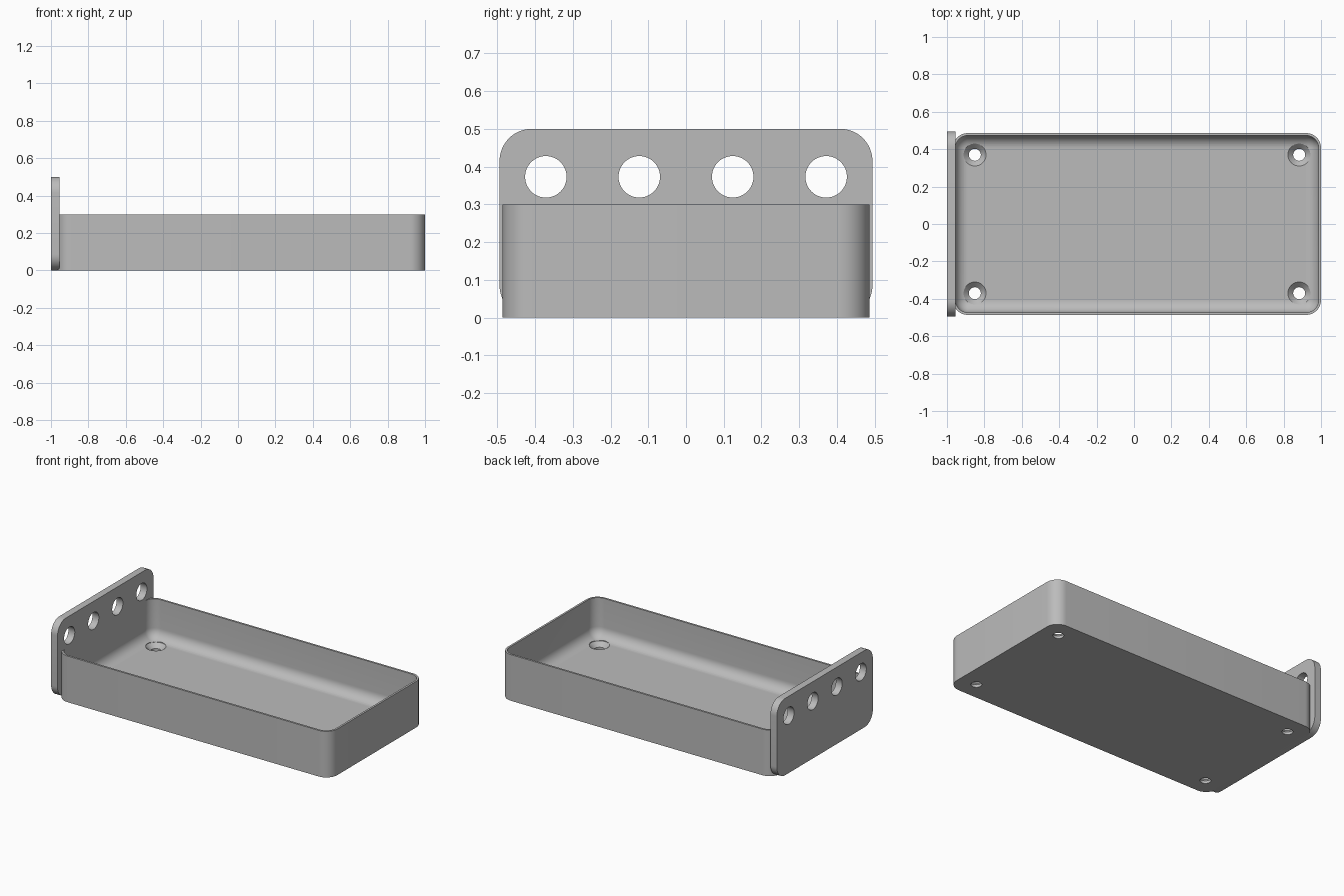
import bpy
import bmesh
import math
from mathutils import Matrix, Vector

if "Cube" in bpy.data.objects:
    bpy.data.objects.remove(bpy.data.objects["Cube"])

grey = bpy.data.materials.new("mid grey")
grey.use_nodes = True
grey.diffuse_color = (0.5, 0.5, 0.5, 1)
grey.node_tree.nodes["Principled BSDF"].inputs["Base Color"].default_value = (0.5, 0.5, 0.5, 1)


def rounded_rect(half_w, half_h, radius, steps=12):
    """Counter-clockwise outline of a rectangle with round corners."""
    points = []
    for corner, (sx, sy) in enumerate([(1, 1), (-1, 1), (-1, -1), (1, -1)]):
        for i in range(steps + 1):
            a = math.pi / 2 * (corner + i / steps)
            points.append((sx * (half_w - radius) + radius * math.cos(a),
                           sy * (half_h - radius) + radius * math.sin(a)))
    return points


def loft(name, rings):
    """Closed solid through a list of equal-length rings."""
    bm = bmesh.new()
    loops = [[bm.verts.new(p) for p in ring] for ring in rings]
    for low, high in zip(loops, loops[1:]):
        for i in range(len(low)):
            j = (i + 1) % len(low)
            bm.faces.new((low[i], low[j], high[j], high[i]))
    bm.faces.new(loops[0][::-1])
    bm.faces.new(loops[-1])
    bmesh.ops.recalc_face_normals(bm, faces=bm.faces)
    mesh = bpy.data.meshes.new(name)
    bm.to_mesh(mesh)
    bm.free()
    obj = bpy.data.objects.new(name, mesh)
    bpy.context.collection.objects.link(obj)
    mesh.materials.append(grey)
    return obj


def circle(radius, height, sides=48):
    return [Vector((radius * math.cos(math.tau * i / sides),
                    radius * math.sin(math.tau * i / sides), height))
            for i in range(sides)]


def cut(target, profile, matrix):
    """Subtract a turned profile of (radius, height) pairs."""
    cutter = loft(target.name + "_hole_cutter", [circle(r, h) for r, h in profile])
    cutter.data.transform(matrix)
    mod = target.modifiers.new("hole", "BOOLEAN")
    mod.object, mod.operation, mod.solver = cutter, "DIFFERENCE", "EXACT"
    bpy.context.view_layer.objects.active = target
    bpy.ops.object.modifier_apply(modifier=mod.name)
    bpy.data.objects.remove(cutter)


def smooth(obj):
    bpy.ops.object.select_all(action="DESELECT")
    obj.select_set(True)
    bpy.context.view_layer.objects.active = obj
    bpy.ops.object.shade_smooth_by_angle(angle=math.radians(30))


# Tray: thin straight walls, inner edge rounded down to the floor
LEFT, RIGHT, HALF_Y, TOP = -0.968, 1.0, 0.486, 0.3
WALL, FLOOR, CORNER = 0.013, 0.045, 0.08
mid_x, half_x = (LEFT + RIGHT) / 2, (RIGHT - LEFT) / 2
fillet = CORNER - WALL


def tray_ring(inset, z):
    radius = max(CORNER - inset, 0.002)
    return [(mid_x + x, y, z) for x, y in rounded_rect(half_x - inset, HALF_Y - inset, radius)]


rings = [tray_ring(0, 0), tray_ring(0, TOP), tray_ring(WALL, TOP)]
for i in range(11):
    a = math.pi / 2 * i / 10
    rings.append(tray_ring(WALL + fillet * (1 - math.cos(a)),
                           FLOOR + fillet * (1 - math.sin(a))))
tray = loft("tray", rings)

# Countersunk screw holes near the floor corners
screw_profile = [(0.032, -0.05), (0.032, FLOOR - 0.028), (0.06, FLOOR), (0.06, FLOOR + 0.05)]
for sx in (-1, 1):
    for sy in (-1, 1):
        cut(tray, screw_profile, Matrix.Translation((mid_x + sx * 0.867, sy * 0.37, 0)))
smooth(tray)

# Upright end plate with a row of four round holes
PLATE_IN, PLATE_OUT = -0.954, -1.0
outline = rounded_rect(0.494, 0.25, 0.085)
plate = loft("end_plate", [[(x, y, z + 0.25) for y, z in outline]
                           for x in (PLATE_OUT, PLATE_IN)])
turn = Matrix.Rotation(math.pi / 2, 4, "Y")
for i in range(4):
    y = (i - 1.5) * 0.2475
    cut(plate, [(0.055, -0.1), (0.055, 0.1)], Matrix.Translation((-0.98, y, 0.373)) @ turn)
smooth(plate)
